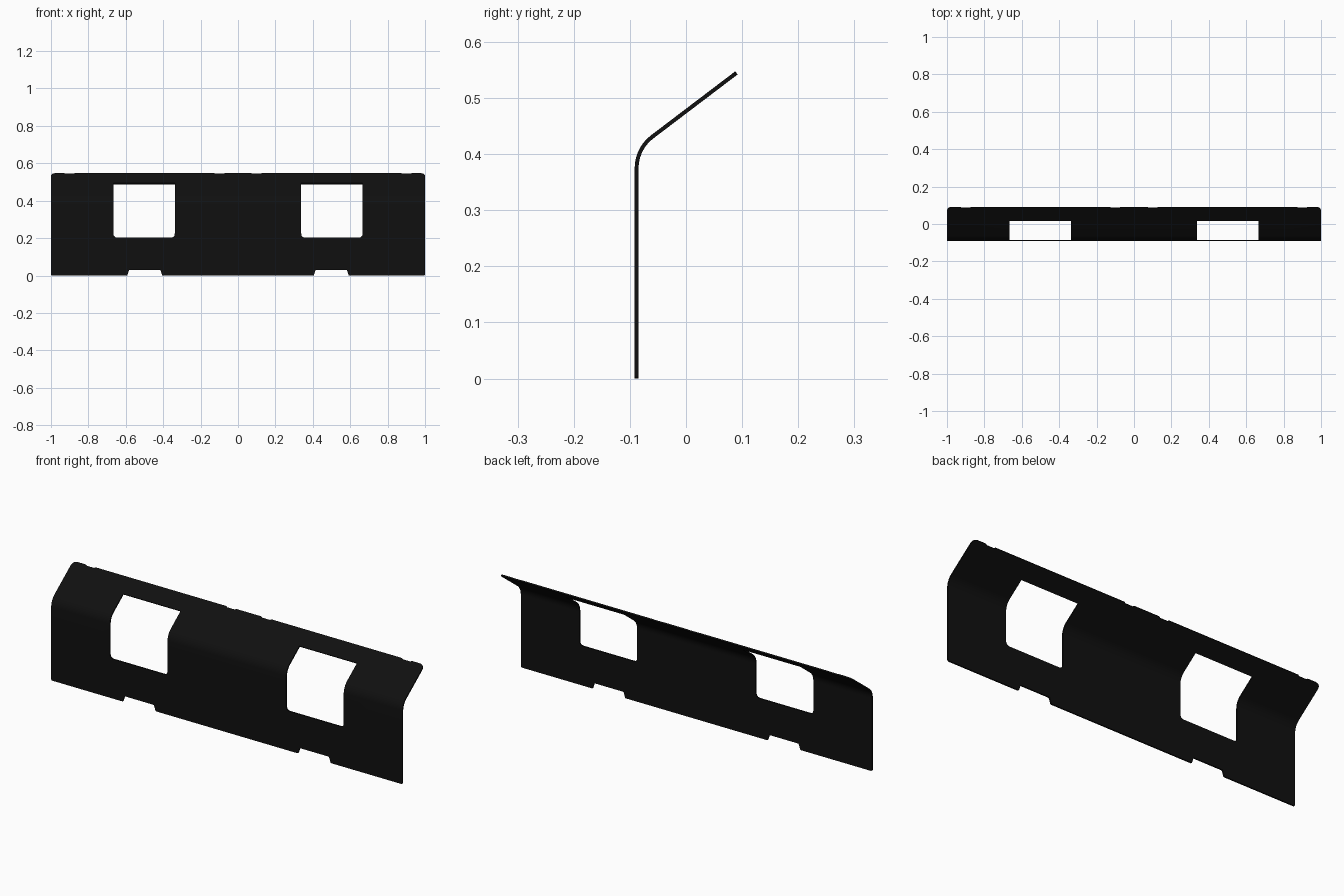
import bpy, bmesh, math
from mathutils import Vector

if "Cube" in bpy.data.objects:
    bpy.data.objects.remove(bpy.data.objects["Cube"], do_unlink=True)

THICK = 0.007
LENGTH = 0.628          # developed height of the flat sheet
BEND_START = 0.375
RADIUS = 0.07
ANGLE = math.radians(52.8)
FRONT_Y = -0.088


def rounded(points, steps=5):
    """Closed outline with each (x, s, radius) corner rounded."""
    out = []
    for i, (x, s, r) in enumerate(points):
        p = Vector((x, s))
        if r == 0:
            out.append(p)
            continue
        a = Vector(points[i - 1][:2]) - p
        b = Vector(points[(i + 1) % len(points)][:2]) - p
        cut = r / math.tan(a.angle(b) / 2)
        start, end = p + a.normalized() * cut, p + b.normalized() * cut
        for k in range(steps + 1):
            t = k / steps
            out.append(start * (1 - t) ** 2 + p * 2 * t * (1 - t) + end * t ** 2)
    return out


def mirrored(points):
    return [(-x, s, r) for x, s, r in reversed(points)]


# Right half of the sheet outline: bottom notch, corners, shallow top nicks
half = [(0.405, 0, 0.004), (0.415, 0.03, 0.006), (0.582, 0.03, 0.006),
        (0.592, 0, 0.004), (1, 0, 0.008), (1, LENGTH, 0.028)]
for centre in (0.9, 0.1):
    for dx, depth in ((0.028, 0), (0.023, 0.005), (-0.023, 0.005), (-0.028, 0)):
        half.append((centre + dx, LENGTH - depth, 0))

# Window opening, rounded at its lower corners
window = [(0.338, 0.203, 0.022), (0.666, 0.203, 0.022),
          (0.666, 0.5385, 0), (0.338, 0.5385, 0)]

# Flat sheet as a filled curve with holes
curve = bpy.data.curves.new("flat_sheet", "CURVE")
curve.dimensions = "2D"
curve.fill_mode = "BOTH"
curve.extrude = THICK / 2
for outline in (half + mirrored(half), window, mirrored(window)):
    pts = rounded(outline)
    spline = curve.splines.new("POLY")
    spline.points.add(len(pts) - 1)
    for point, p in zip(spline.points, pts):
        point.co = (p.x, p.y, 0, 1)
    spline.use_cyclic_u = True
helper = bpy.data.objects.new("flat_sheet", curve)
bpy.context.collection.objects.link(helper)
bpy.context.view_layer.update()
mesh = bpy.data.meshes.new_from_object(
    helper.evaluated_get(bpy.context.evaluated_depsgraph_get()))
bpy.data.objects.remove(helper, do_unlink=True)

# Cut fold lines across the sheet, then wrap it round the bend
bm = bmesh.new()
bm.from_mesh(mesh)
bmesh.ops.remove_doubles(bm, verts=bm.verts, dist=0.00005)
FOLDS = 9
for i in range(FOLDS + 1):
    s = BEND_START + RADIUS * ANGLE * i / FOLDS
    bmesh.ops.bisect_plane(bm, geom=bm.verts[:] + bm.edges[:] + bm.faces[:],
                           plane_co=(0, s, 0), plane_no=(0, 1, 0), dist=0.00001)
for v in bm.verts:
    x, s, n = v.co
    turn = min(max((s - BEND_START) / RADIUS, 0), ANGLE)
    rest = max(s - BEND_START - RADIUS * ANGLE, 0)
    y = FRONT_Y + RADIUS * (1 - math.cos(turn)) + rest * math.sin(turn)
    z = min(s, BEND_START) + RADIUS * math.sin(turn) + rest * math.cos(turn)
    v.co = (x, y - n * math.cos(turn), z + n * math.sin(turn))
bmesh.ops.recalc_face_normals(bm, faces=bm.faces)
bm.to_mesh(mesh)
bm.free()

black = bpy.data.materials.new("black_coating")
black.use_nodes = True
colour = (0.005, 0.005, 0.005, 1)
black.diffuse_color = colour
black.node_tree.nodes["Principled BSDF"].inputs["Base Color"].default_value = colour

mesh.name = "bent_panel"
mesh.materials.clear()
mesh.materials.append(black)
panel = bpy.data.objects.new("bent_panel", mesh)
bpy.context.collection.objects.link(panel)
for f in mesh.polygons:
    f.material_index = 0
bpy.ops.object.select_all(action="DESELECT")
panel.select_set(True)
bpy.context.view_layer.objects.active = panel
bpy.ops.object.shade_smooth_by_angle(angle=math.radians(30))
